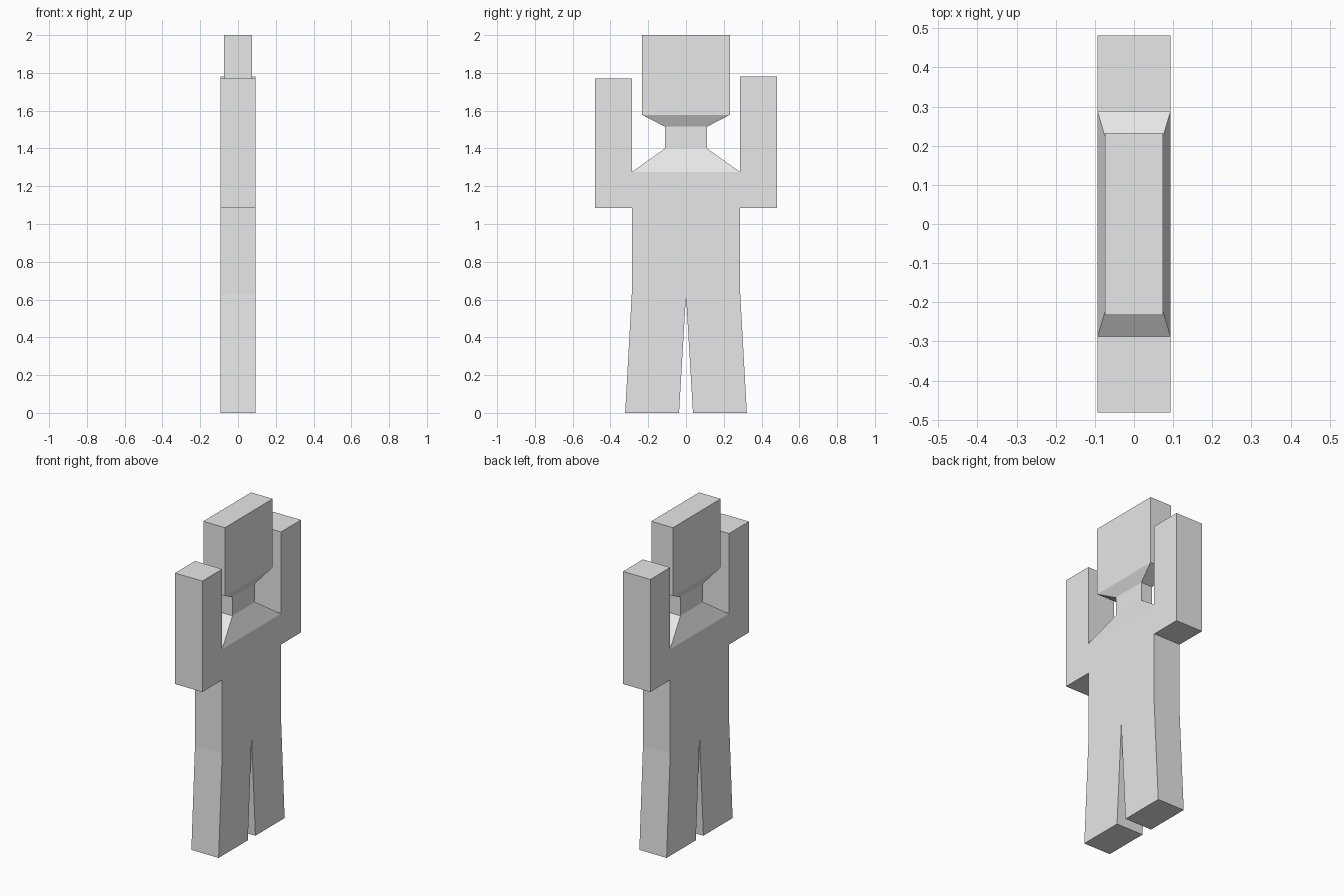
import bpy, bmesh

cube = bpy.data.objects.get("Cube")
if cube:
    bpy.data.objects.remove(cube, do_unlink=True)

grey = bpy.data.materials.new("plain_grey")
grey.use_nodes = True
grey.diffuse_color = (0.8, 0.8, 0.8, 1)
grey.node_tree.nodes["Principled BSDF"].inputs["Base Color"].default_value = (0.8, 0.8, 0.8, 1)

DEPTH = 0.093     # half thickness of the body
SIDE = 0.287      # half width of the torso
SHOULDER = 1.275  # height where the arms meet the shoulders


def finish(name, bm):
    bmesh.ops.recalc_face_normals(bm, faces=bm.faces[:])
    mesh = bpy.data.meshes.new(name)
    bm.to_mesh(mesh)
    bm.free()
    mesh.materials.append(grey)
    obj = bpy.data.objects.new(name, mesh)
    bpy.context.collection.objects.link(obj)
    return obj


def half_outline(arm_top):
    """Outline of one half from crotch to shoulder, as (y, z)."""
    return [(0.037, 0), (0.322, 0), (SIDE, 0.63), (SIDE, 1.085),
            (0.481, 1.085), (0.481, arm_top), (SIDE, arm_top), (SIDE, SHOULDER)]


# Body: legs, torso and raised arms as one extruded silhouette
bm = bmesh.new()
rear = half_outline(1.78)
front = [(-y, z) for y, z in reversed(half_outline(1.77))]
outline = [(0, 0.625)] + rear + front
face = bm.faces.new([bm.verts.new((-DEPTH, y, z)) for y, z in outline])
extruded = bmesh.ops.extrude_face_region(bm, geom=[face], use_keep_orig=True)
moved = [v for v in extruded["geom"] if isinstance(v, bmesh.types.BMVert)]
bmesh.ops.translate(bm, verts=moved, vec=(2 * DEPTH, 0, 0))
finish("body_with_raised_arms", bm)


def loft(name, sections):
    """Stack rectangular sections given as (half x, half y, z)."""
    bm = bmesh.new()
    rings = [[bm.verts.new((sx * hx, sy * hy, z))
              for sx, sy in ((-1, -1), (1, -1), (1, 1), (-1, 1))]
             for hx, hy, z in sections]
    for low, high in zip(rings, rings[1:]):
        for i in range(4):
            j = (i + 1) % 4
            bm.faces.new((low[i], low[j], high[j], high[i]))
    bm.faces.new(rings[0])
    bm.faces.new(rings[-1])
    return finish(name, bm)


# Sloping shoulders, neck and block head
loft("shoulders_neck_and_head", [
    (DEPTH, SIDE, SHOULDER),
    (0.04, 0.111, 1.40),
    (0.04, 0.111, 1.515),
    (0.074, 0.233, 1.578),
    (0.074, 0.233, 2.0),
])
